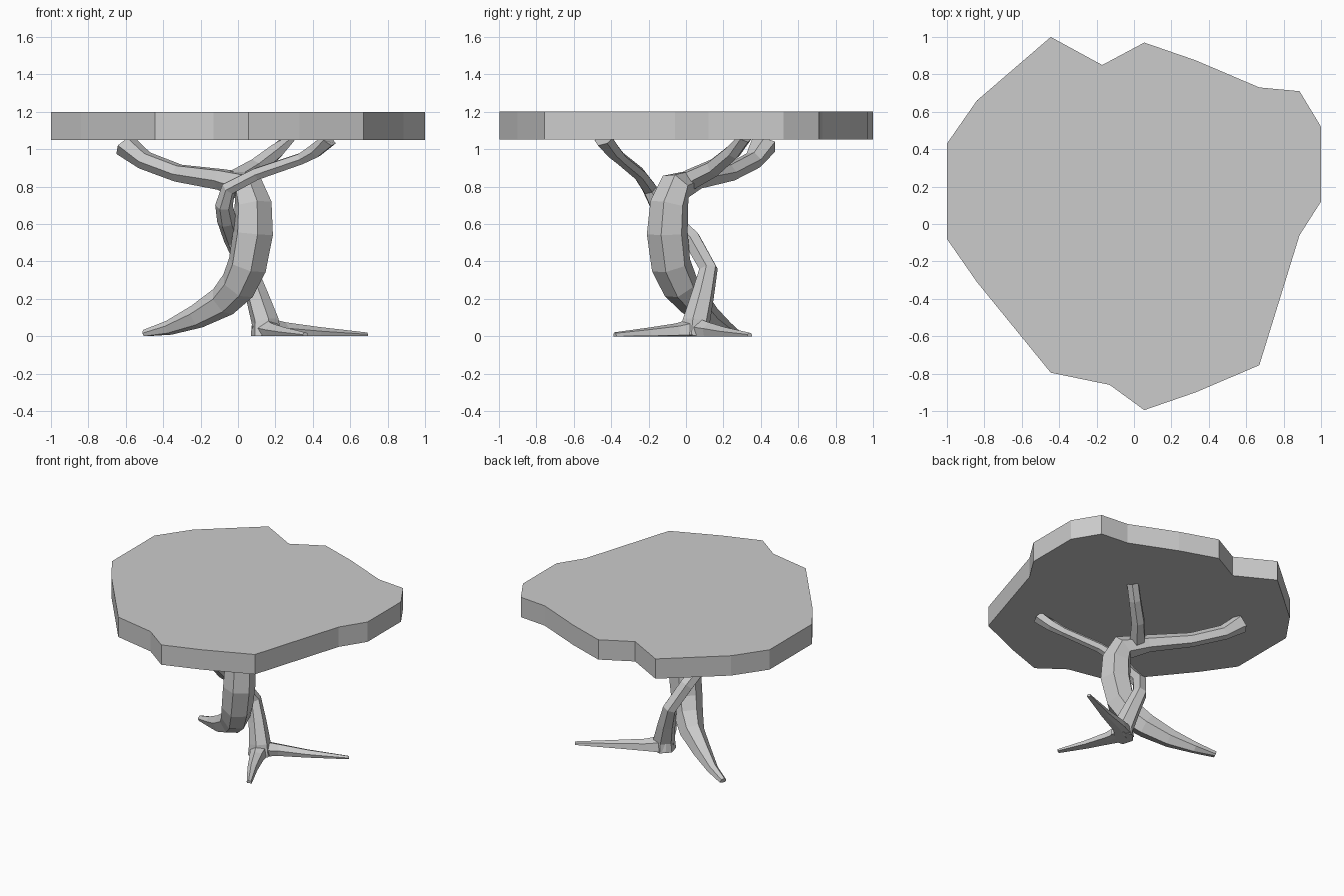
import bpy, bmesh, math
from mathutils import Vector

if "Cube" in bpy.data.objects:
    bpy.data.objects.remove(bpy.data.objects["Cube"])

TOP_Z, UNDER_Z = 1.2, 1.05


def finish(name, bm):
    bmesh.ops.recalc_face_normals(bm, faces=bm.faces)
    mesh = bpy.data.meshes.new(name)
    bm.to_mesh(mesh)
    bm.free()
    ob = bpy.data.objects.new(name, mesh)
    bpy.context.collection.objects.link(ob)
    return ob


def limb(name, path, sides=6):
    """Tapered faceted tube through (x, y, z, radius) points, kept between floor and tabletop."""
    bm = bmesh.new()
    pts = [Vector(p[:3]) for p in path]
    rings, normal, last = [], None, None
    for i, p in enumerate(pts):
        a = (p - pts[i - 1]).normalized() if i else Vector()
        b = (pts[i + 1] - p).normalized() if i < len(pts) - 1 else Vector()
        t = (a + b).normalized()
        if normal is None:
            normal = t.orthogonal().normalized()
        else:
            normal = last.rotation_difference(t) @ normal
        last = t
        side = t.cross(normal)
        ring = []
        for k in range(sides):
            ang = math.tau * k / sides
            v = p + path[i][3] * (math.cos(ang) * normal + math.sin(ang) * side)
            v.z = min(max(v.z, 0.0), UNDER_Z + 0.01)
            ring.append(bm.verts.new(v))
        rings.append(ring)
    for r, s in zip(rings, rings[1:]):
        for k in range(sides):
            n = (k + 1) % sides
            bm.faces.new((r[k], r[n], s[n], s[k]))
    bm.faces.new(rings[0])
    bm.faces.new(rings[-1])
    return finish(name, bm)


# Irregular slab tabletop
outline = [(-1, .43), (-.84, .66), (-.445, 1), (-.17, .85), (.055, .97), (.33, .875),
           (.67, .73), (.885, .71), (1, .52), (1, .12), (.885, -.06), (.67, -.755),
           (.33, -.90), (.055, -.995), (-.13, -.86), (-.445, -.795), (-.84, -.31), (-1, -.08)]
bm = bmesh.new()
slab = bm.faces.new([bm.verts.new((x, y, UNDER_Z)) for x, y in outline])
ext = bmesh.ops.extrude_face_region(bm, geom=[slab], use_keep_orig=True)
bmesh.ops.translate(bm, vec=(0, 0, TOP_Z - UNDER_Z),
                    verts=[g for g in ext["geom"] if isinstance(g, bmesh.types.BMVert)])
finish("tabletop", bm)

# Thick trunk: left root, curved stem, left branch
limb("main_trunk", [
    (-.50, .27, .01, .025), (-.37, .21, .045, .04), (-.22, .12, .105, .065),
    (-.08, .04, .185, .085), (0, -.03, .27, .10), (.05, -.08, .38, .108),
    (.08, -.10, .55, .112), (.08, -.09, .70, .105), (.05, -.055, .80, .09),
    (-.09, .05, .838, .06), (-.32, .23, .872, .05), (-.50, .36, .94, .052),
    (-.60, .415, 1.03, .075)])

# Back branch forking from the trunk top
limb("back_branch", [(-.02, .01, .83, .06), (.09, .15, .90, .05),
                     (.20, .25, .985, .045), (.27, .31, 1.07, .045)])

# Thin trunk twisting behind and around the thick one, ending in the right branch
limb("twisting_trunk", [
    (.15, .05, 0, .085), (.145, .055, .08, .075), (.10, .09, .22, .062),
    (.05, .12, .36, .052), (-.025, .03, .52, .052), (-.06, -.08, .62, .052),
    (-.075, -.15, .70, .047), (-.05, -.195, .79, .042), (.10, -.25, .868, .036),
    (.34, -.35, .95, .034), (.41, -.39, .99, .042), (.48, -.44, 1.06, .055)])

# Low roots spreading from the thin trunk
limb("long_root", [(.13, .05, .03, .075), (.25, .13, .025, .05),
                   (.43, .21, .015, .035), (.69, .34, .005, .015)])
limb("front_root", [(.14, .07, .03, .075), (.19, -.05, .02, .05),
                    (.26, -.20, .012, .035), (.36, -.38, .004, .018)])
